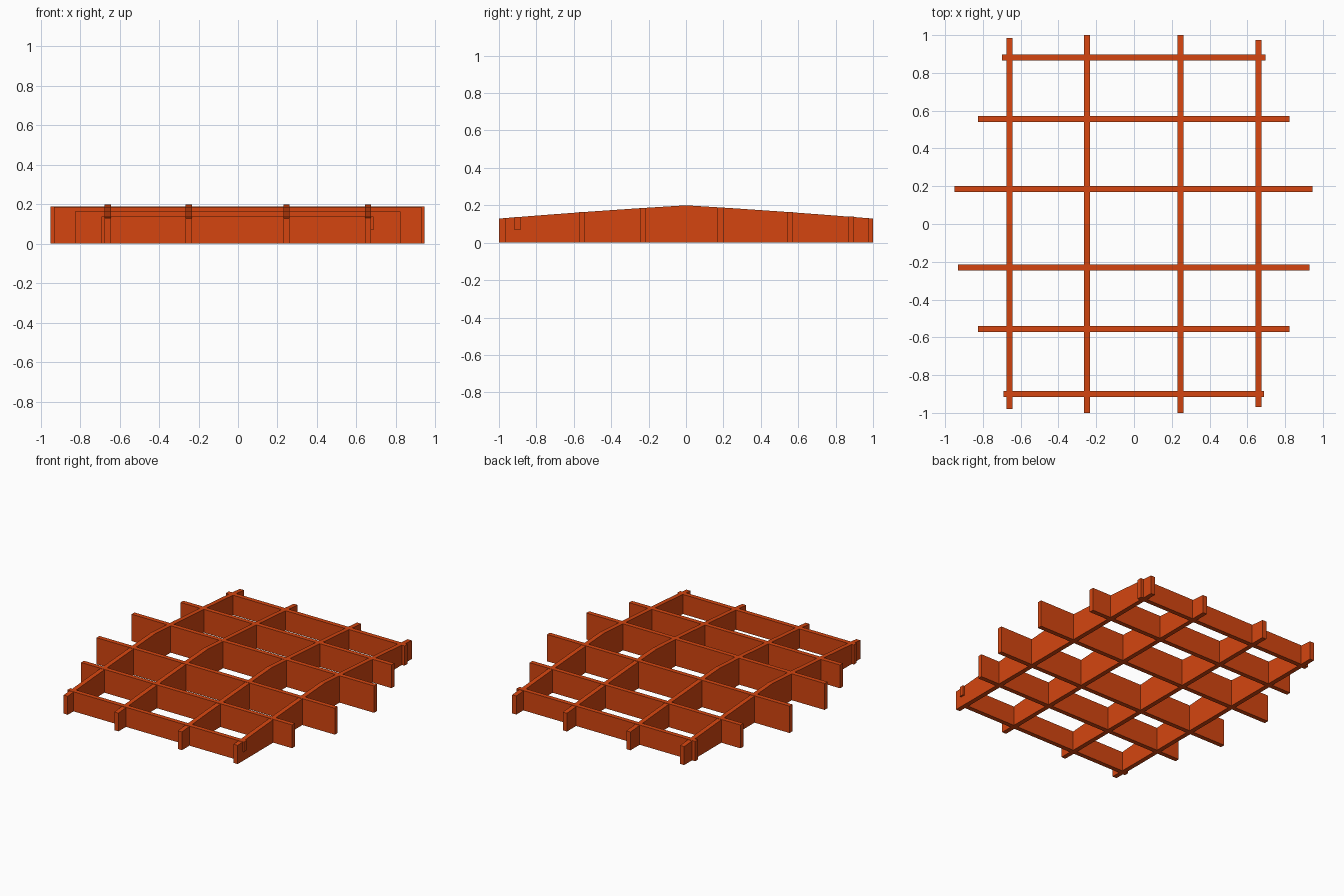
import bpy
import bmesh
from mathutils import Vector

cube = bpy.data.objects.get("Cube")
if cube:
    bpy.data.objects.remove(cube, do_unlink=True)

THICK = 0.032

orange = bpy.data.materials.new("burnt orange")
orange.use_nodes = True
COLOR = (0.66, 0.06, 0.005, 1)
orange.diffuse_color = COLOR
orange.node_tree.nodes["Principled BSDF"].inputs["Base Color"].default_value = COLOR


def crown(y):
    """Height of the gently arched top edge at a given y."""
    a = abs(y)
    return 0.2 - 0.06 * a - 0.011 * a * a


def plate(name, outline, thickness_dir):
    """Extrude a flat outline into a board of constant thickness."""
    bm = bmesh.new()
    step = Vector(thickness_dir) * THICK
    face = bm.faces.new([bm.verts.new(Vector(p) - step / 2) for p in outline])
    ext = bmesh.ops.extrude_face_region(bm, geom=[face])
    moved = [g for g in ext["geom"] if isinstance(g, bmesh.types.BMVert)]
    bmesh.ops.translate(bm, verts=moved, vec=step)
    bmesh.ops.recalc_face_normals(bm, faces=bm.faces)
    mesh = bpy.data.meshes.new(name)
    bm.to_mesh(mesh)
    bm.free()
    mesh.materials.append(orange)
    obj = bpy.data.objects.new(name, mesh)
    bpy.context.collection.objects.link(obj)
    return obj


# Long ribs: flat bottom, top edge rising to a ridge in the middle
for name, x, y0, y1 in [
    ("long_rib_outer_right", -0.66, -0.98, 0.985),
    ("long_rib_inner_right", -0.25, -1, 1),
    ("long_rib_inner_left", 0.246, -1, 1),
    ("long_rib_outer_left", 0.659, -0.968, 0.975),
]:
    tops = [y1, 0.75, 0.5, 0.25, 0, -0.25, -0.5, -0.75, y0]
    outline = [(x, y0, 0), (x, y1, 0)] + [(x, y, crown(y)) for y in tops]
    plate(name, outline, (1, 0, 0))

# Cross ribs: straight boards that reach up to the crown
for name, y, x0, x1 in [
    ("cross_rib_back", 0.881, -0.70, 0.695),
    ("cross_rib_back_middle", 0.555, -0.826, 0.822),
    ("cross_rib_back_centre", 0.185, -0.95, 0.945),
    ("cross_rib_front_centre", -0.23, -0.933, 0.929),
    ("cross_rib_front_middle", -0.555, -0.826, 0.822),
    ("cross_rib_front", -0.90, -0.692, 0.687),
]:
    top = crown(y) + 0.001
    outline = [(x0, y, top), (x0, y, 0)]
    if name == "cross_rib_front":
        # Lower corner cut away where it hooks over the outer rib
        outline += [(0.66, y, 0), (0.66, y, top / 2), (x1, y, top / 2)]
    else:
        outline += [(x1, y, 0)]
    outline.append((x1, y, top))
    plate(name, outline, (0, 1, 0))
